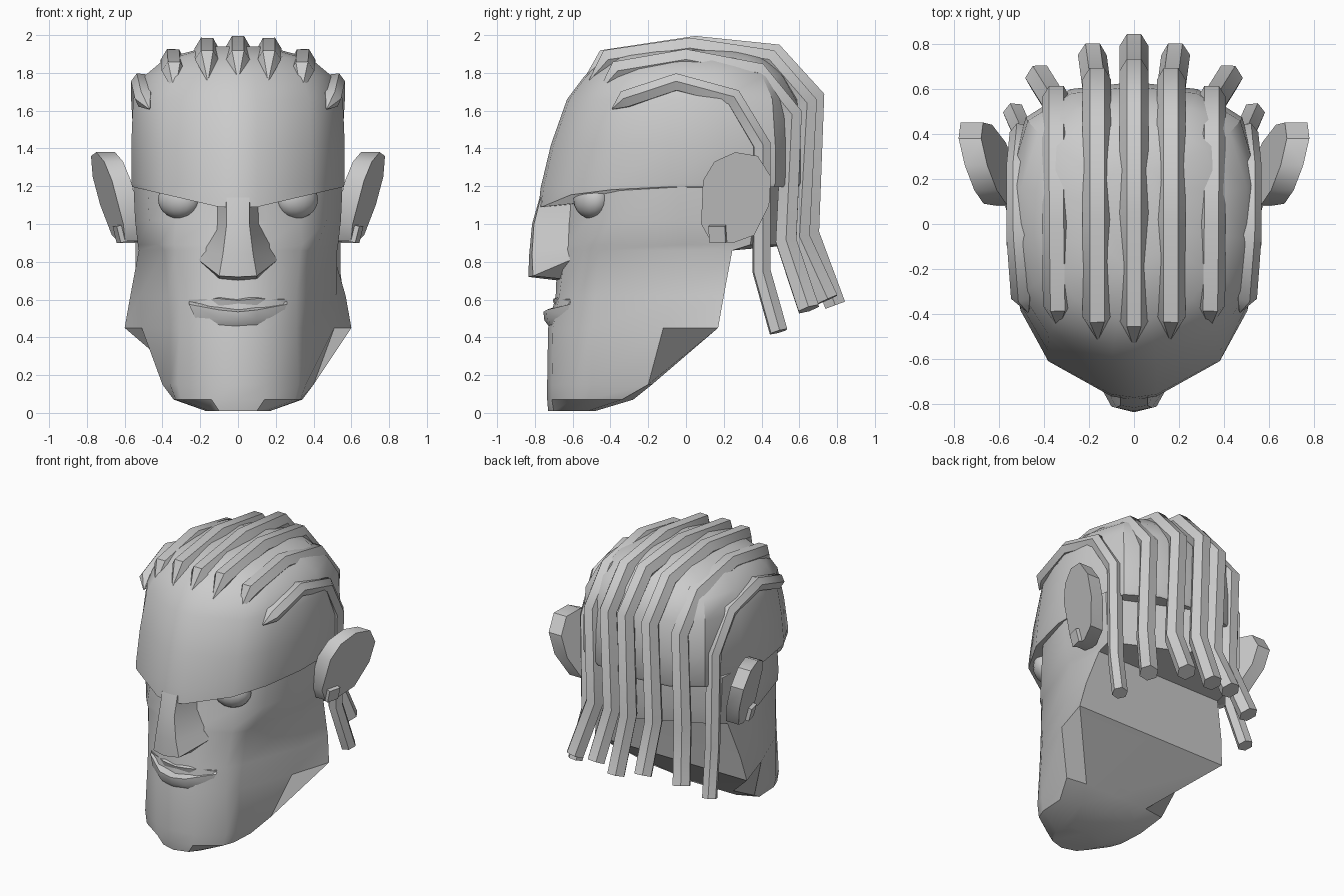
import bpy, bmesh, math

cube = bpy.data.objects.get("Cube")
if cube:
    bpy.data.objects.remove(cube, do_unlink=True)

CLAY = (0.6, 0.6, 0.6, 1.0)
clay = bpy.data.materials.new("grey_clay")
clay.use_nodes = True
clay.diffuse_color = CLAY
clay.node_tree.nodes["Principled BSDF"].inputs["Base Color"].default_value = CLAY


def finish(obj, angle=35):
    """Give an object its material and smooth shading with sharp edges."""
    obj.data.materials.clear()
    obj.data.materials.append(clay)
    bpy.ops.object.select_all(action="DESELECT")
    obj.select_set(True)
    bpy.context.view_layer.objects.active = obj
    bpy.ops.object.shade_smooth_by_angle(angle=math.radians(angle))


def from_bmesh(name, bm, angle=35):
    bmesh.ops.remove_doubles(bm, verts=bm.verts, dist=0.0005)
    bmesh.ops.recalc_face_normals(bm, faces=bm.faces)
    mesh = bpy.data.meshes.new(name)
    bm.to_mesh(mesh)
    bm.free()
    obj = bpy.data.objects.new(name, mesh)
    bpy.context.collection.objects.link(obj)
    finish(obj, angle)
    return obj


def loft(name, rows, closed=True, angle=35):
    """Skin half rows, running from the centre line to +x, with their mirror."""
    bm = bmesh.new()
    rings = []
    for row in rows:
        inner = row[1:-1] if closed else row[1:]
        mirror = [(-x, y, z) for x, y, z in reversed(inner)]
        ring = row + mirror if closed else mirror + row
        rings.append([bm.verts.new(p) for p in ring])
    n = len(rings[0])
    for a, b in zip(rings, rings[1:]):
        for i in range(n if closed else n - 1):
            j = (i + 1) % n
            bm.faces.new((a[i], a[j], b[j], b[i]))
    if closed:
        bm.faces.new(rings[0])
        bm.faces.new(rings[-1])
    return from_bmesh(name, bm, angle)


def level(z, *points):
    return [(x, y, z) for x, y in points]


# Skull: one outline scaled level by level, its lower edge rising into a brow
OUTLINE = [(0, -1), (.18, -.98), (.68, -.78), (.89, -.5), (1, -.12),
           (1, .3), (.85, .75), (.5, .95), (0, 1)]


def skull_level(z, width, front, back, brow=0):
    row = []
    for u, v in OUTLINE:
        rise = brow * (max(u - .18, 0) if v < 0 else .82)
        row.append((u * width, v * (front if v < 0 else back), z + rise))
    return row


loft("skull", [
    skull_level(1.09, .56, .78, .62, .13),
    skull_level(1.19, .565, .77, .63, .03),
    skull_level(1.42, .565, .715, .63),
    skull_level(1.66, .555, .63, .61),
    skull_level(1.78, .5, .54, .54),
    skull_level(1.88, .38, .43, .44),
    skull_level(1.94, .15, .2, .25),
])

# Face and jaw: the nape shelf steps forward to the flat underside of the jaw
loft("face_and_jaw", [
    level(.01, (0, -.73), (.1, -.7), (.15, -.64), (.17, -.58), (.17, -.52), (.12, -.48), (0, -.48)),
    level(.07, (0, -.735), (.14, -.71), (.3, -.6), (.33, -.52), (.34, -.34), (.2, -.28), (0, -.28)),
    level(.15, (0, -.735), (.15, -.71), (.32, -.59), (.36, -.5), (.4, -.2), (.25, -.18), (0, -.18)),
    level(.45, (0, -.73), (.15, -.705), (.31, -.58), (.36, -.5), (.51, -.12), (.6, .17), (0, .17)),
    level(.62, (0, -.69), (.15, -.67), (.31, -.57), (.37, -.48), (.52, -.05), (.57, .2), (0, .2)),
    level(.86, (0, -.68), (.15, -.64), (.33, -.54), (.39, -.46), (.525, -.02), (.5, .245), (0, .245)),
    level(.89, (0, -.68), (.15, -.63), (.34, -.54), (.42, -.44), (.53, -.02), (.5, .34), (0, .58)),
    level(1.02, (0, -.66), (.15, -.6), (.33, -.52), (.47, -.37), (.545, -.04), (.53, .36), (0, .6)),
    level(1.24, (0, -.62), (.15, -.58), (.33, -.5), (.48, -.34), (.555, -.04), (.54, .36), (0, .6)),
])

# Nose: wide wedge with wings and a sloped underside
loft("nose", [
    [(0, -.775, 1.14), (.06, -.77, 1.14), (.11, -.58, 1.16)],
    [(0, -.815, 1), (.06, -.805, 1), (.12, -.58, 1)],
    [(0, -.83, .84), (.08, -.815, .84), (.18, -.6, .88)],
    [(0, -.835, .72), (.1, -.81, .725), (.21, -.61, .81)],
    [(0, -.67, .7), (.1, -.66, .71), (.19, -.58, .79)],
], closed=False)

# Lips: thin upper lip over a full lower lip
loft("lips", [
    [(0, -.67, .615), (.1, -.65, .62), (.25, -.58, .6)],
    [(0, -.705, .595), (.1, -.7, .605), (.26, -.61, .6)],
    [(0, -.69, .55), (.1, -.685, .56), (.26, -.61, .59)],
    [(0, -.755, .535), (.1, -.74, .545), (.26, -.615, .575)],
    [(0, -.75, .49), (.1, -.735, .495), (.23, -.635, .51)],
    [(0, -.72, .45), (.1, -.7, .455), (.2, -.64, .47)],
], closed=False)

# Ears: slanted octagonal slabs with a square stud in each lobe
EAR = [(.08, 1), (.09, 1.23), (.15, 1.33), (.26, 1.38), (.38, 1.36),
       (.45, 1.25), (.44, 1.1), (.36, .94), (.25, .9), (.13, .91)]


def ear_point(y, z, depth):
    return (.65 + .27 * (y - .1) + .25 * (z - 1.15) - depth, y, z)


for side, label in ((1, "left"), (-1, "right")):
    bm = bmesh.new()
    outer, inner = [], []
    for y, z in EAR:
        for ring, depth in ((outer, 0), (inner, .1)):
            x, py, pz = ear_point(y, z, depth)
            ring.append(bm.verts.new((side * x, py, pz)))
    bm.faces.new(outer)
    bm.faces.new(inner)
    for i in range(len(EAR)):
        j = (i + 1) % len(EAR)
        bm.faces.new((outer[i], outer[j], inner[j], inner[i]))
    from_bmesh(label + "_ear", bm)

    bpy.ops.mesh.primitive_cube_add(size=.09, location=(side * .6, .175, .955),
                                    rotation=(0, side * .25, side * -.25))
    stud = bpy.context.object
    stud.name = label + "_ear_stud"
    finish(stud)

    # Eyes: shallow balls tucked under the brow
    bpy.ops.mesh.primitive_uv_sphere_add(segments=16, ring_count=10, radius=.12,
                                         location=(side * .31, -.5, 1.13))
    eye = bpy.context.object
    eye.name = label + "_eye"
    eye.scale = (1, .75, .85)
    eye.rotation_euler.z = side * .5
    finish(eye)


# Hair locks: six-sided tubes from a pointed tip, over the skull, to a kicked end
def lock(name, side, path, radius):
    data = bpy.data.curves.new(name, "CURVE")
    data.dimensions = "3D"
    data.bevel_depth = radius
    data.bevel_resolution = 1
    data.use_fill_caps = True
    spline = data.splines.new("POLY")
    spline.points.add(len(path) - 1)
    for i, (point, (x, y, z)) in enumerate(zip(spline.points, path)):
        point.co = (side * x, y, z, 1)
        point.radius = .08 if i == 0 else 1
    obj = bpy.data.objects.new(name, data)
    bpy.context.collection.objects.link(obj)
    bpy.ops.object.select_all(action="DESELECT")
    obj.select_set(True)
    bpy.context.view_layer.objects.active = obj
    bpy.ops.object.convert(target="MESH")
    finish(bpy.context.object, 50)


CENTRE = [(0, -.54, 1.76), (0, -.43, 1.87), (0, .05, 1.94), (0, .47, 1.9),
          (0, .68, 1.67), (0, .65, .95), (0, .79, .57)]
INNER = [(.16, -.51, 1.76), (.165, -.41, 1.87), (.165, .02, 1.93), (.165, .44, 1.87),
         (.165, .64, 1.64), (.165, .6, .93), (.185, .75, .6)]
OUTER = [(.335, -.46, 1.7), (.34, -.36, 1.81), (.345, 0, 1.87), (.345, .38, 1.8),
         (.345, .56, 1.58), (.345, .53, .91), (.42, .65, .55)]
SIDE = [(.47, -.39, 1.61), (.495, -.32, 1.66), (.515, -.05, 1.75), (.515, .25, 1.67),
        (.5, .4, 1.42), (.49, .4, .75), (.53, .49, .43)]

lock("centre_hair_lock", 1, CENTRE, .064)
for label, path, radius in (("inner", INNER, .064), ("outer", OUTER, .064), ("side", SIDE, .052)):
    lock("left_" + label + "_hair_lock", 1, path, radius)
    lock("right_" + label + "_hair_lock", -1, path, radius)
